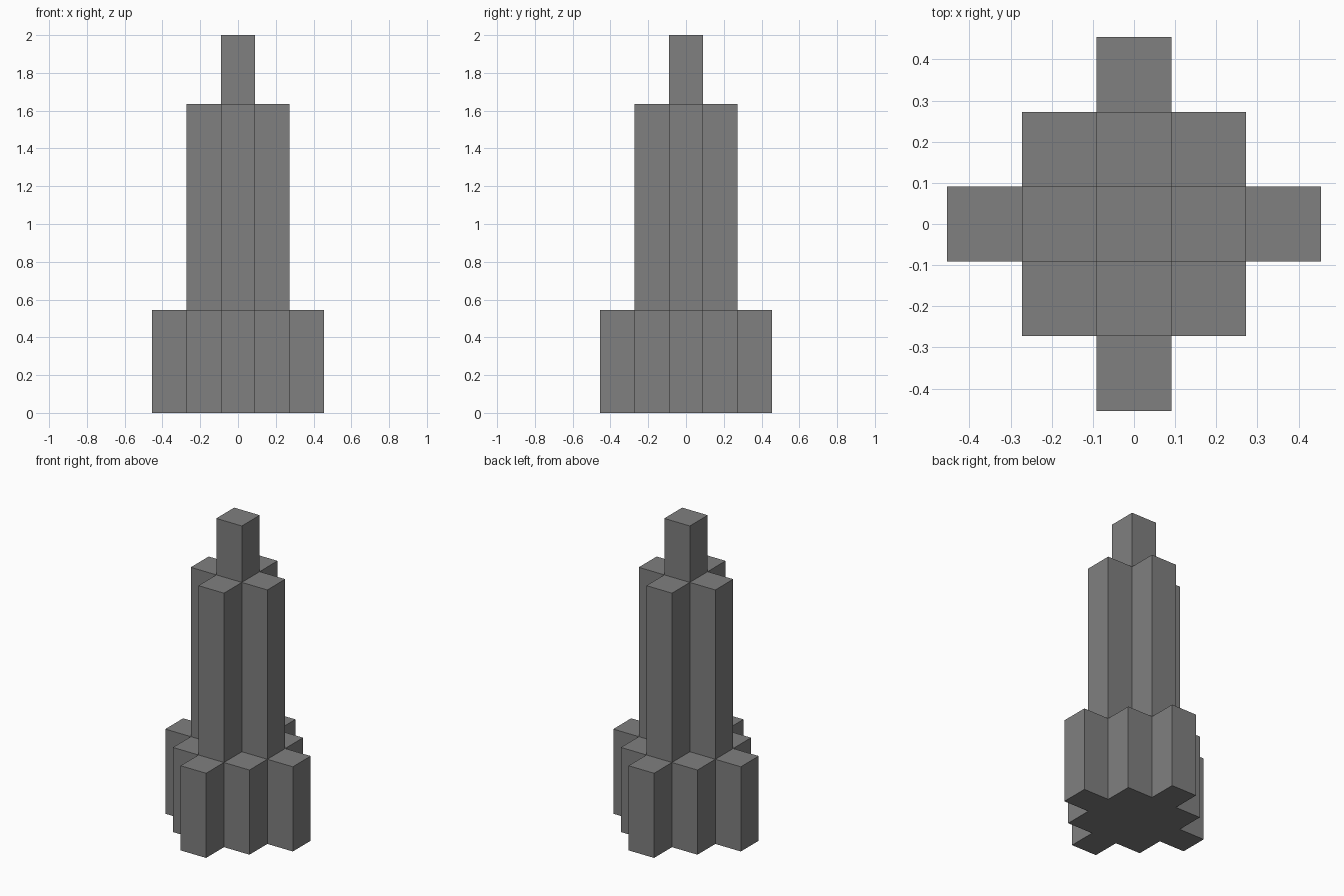
import bpy
import bmesh

default = bpy.data.objects.get("Cube")
if default:
    bpy.data.objects.remove(default, do_unlink=True)

UNIT = 2 / 11  # one block

grey = bpy.data.materials.new("stone_grey")
grey.use_nodes = True
COLOUR = (0.214, 0.214, 0.214, 1)
grey.diffuse_color = COLOUR
grey.node_tree.nodes["Principled BSDF"].inputs["Base Color"].default_value = COLOUR


def stepped_tier(name, radius, bottom, top):
    """Prism over a stepped diamond of square blocks; sizes in blocks."""
    bm = bmesh.new()
    span = range(-radius, radius + 1)
    for i in span:
        for j in span:
            if abs(i) + abs(j) <= radius:
                corners = ((-.5, -.5), (.5, -.5), (.5, .5), (-.5, .5))
                bm.faces.new([bm.verts.new(((i + a) * UNIT, (j + b) * UNIT, bottom * UNIT))
                              for a, b in corners])
    bmesh.ops.remove_doubles(bm, verts=bm.verts[:], dist=UNIT / 100)
    # Raise the footprint into a closed prism
    raised = bmesh.ops.extrude_face_region(bm, geom=bm.faces[:], use_keep_orig=True)["geom"]
    bmesh.ops.translate(bm, vec=(0, 0, (top - bottom) * UNIT),
                        verts=[g for g in raised if isinstance(g, bmesh.types.BMVert)])
    bmesh.ops.recalc_face_normals(bm, faces=bm.faces[:])
    mesh = bpy.data.meshes.new(name)
    bm.to_mesh(mesh)
    bm.free()
    mesh.materials.append(grey)
    bpy.context.collection.objects.link(bpy.data.objects.new(name, mesh))


# Tower tiers from the ground up
stepped_tier("base", 2, 0, 3)
stepped_tier("shaft", 1, 3, 9)
stepped_tier("spire", 0, 9, 11)
